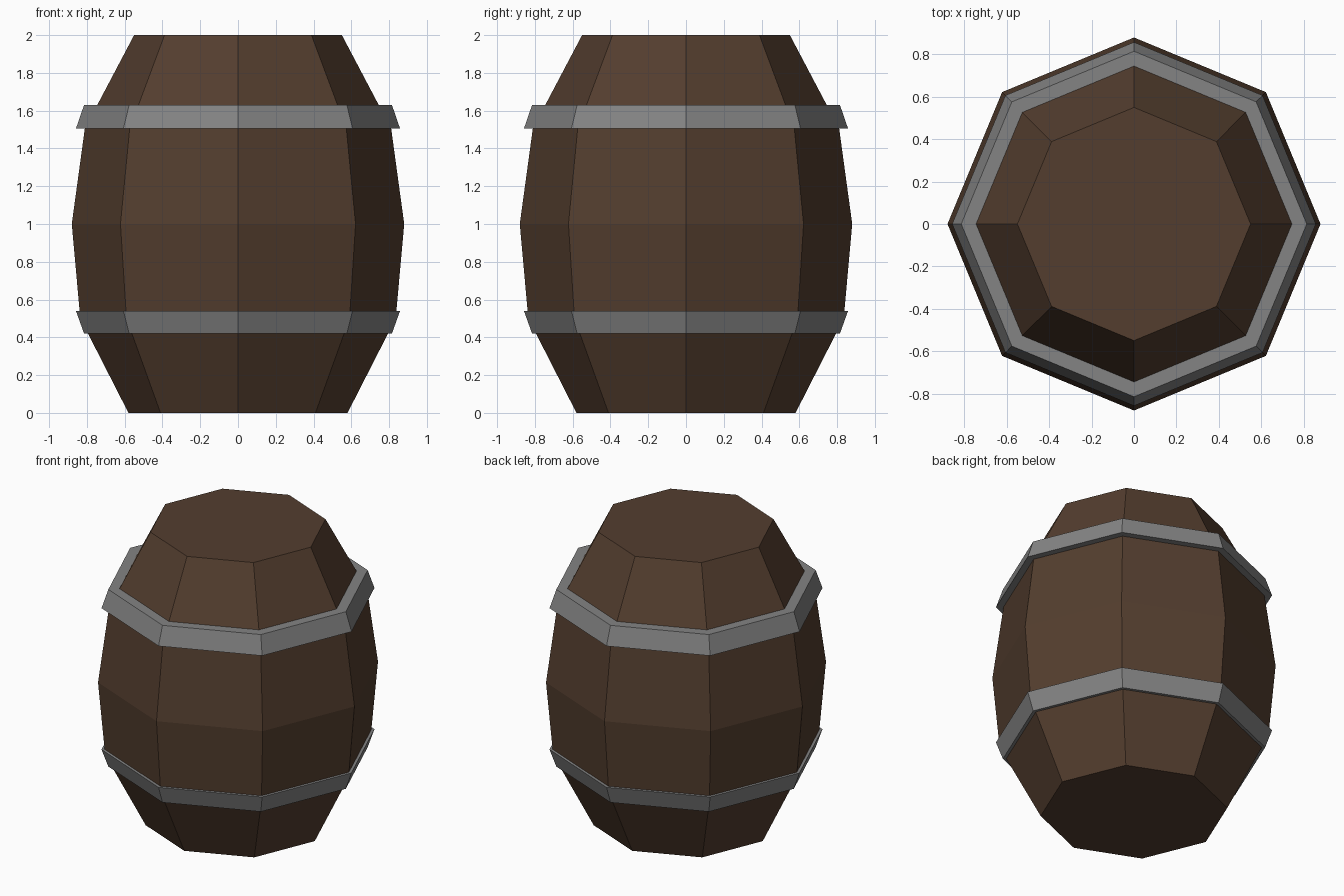
import bpy, bmesh, math

if "Cube" in bpy.data.objects:
    bpy.data.objects.remove(bpy.data.objects["Cube"])


def material(name, rgb):
    m = bpy.data.materials.new(name)
    m.diffuse_color = (*rgb, 1)
    m.use_nodes = True
    m.node_tree.nodes["Principled BSDF"].inputs["Base Color"].default_value = m.diffuse_color
    return m


def lathe(name, profile, mats, closed=False, sides=8):
    """Spin (radius, z) points around z; closed joins last ring to first, else caps both ends."""
    bm = bmesh.new()
    rings = [[bm.verts.new((r * math.cos(2 * math.pi * i / sides),
                            r * math.sin(2 * math.pi * i / sides), z))
              for i in range(sides)] for r, z in profile]
    pairs = list(zip(rings, rings[1:]))
    if closed:
        pairs.append((rings[-1], rings[0]))
    else:
        bm.faces.new(rings[0][::-1])
        bm.faces.new(rings[-1])
    for a, b in pairs:
        for i in range(sides):
            j = (i + 1) % sides
            bm.faces.new((a[i], a[j], b[j], b[i]))
    bmesh.ops.recalc_face_normals(bm, faces=bm.faces)
    me = bpy.data.meshes.new(name)
    bm.to_mesh(me)
    bm.free()
    for m in mats:
        me.materials.append(m)
    ob = bpy.data.objects.new(name, me)
    bpy.context.collection.objects.link(ob)
    return ob


wood = material("dark_wood", (0.088, 0.048, 0.028))
iron = material("grey_iron", (0.23, 0.23, 0.23))

# Bulging eight-sided body
lathe("barrel_body", [(0.58, 0), (0.835, 0.5), (0.88, 1), (0.811, 1.505), (0.55, 2)], [wood])

# Iron hoops, tapered towards the barrel ends, inner edge sunk into the wood
lathe("lower_hoop", [(0.74, 0.42), (0.815, 0.42), (0.858, 0.54), (0.79, 0.54)], [iron], closed=True)
lathe("upper_hoop", [(0.77, 1.505), (0.858, 1.505), (0.815, 1.63), (0.70, 1.63)], [iron], closed=True)
